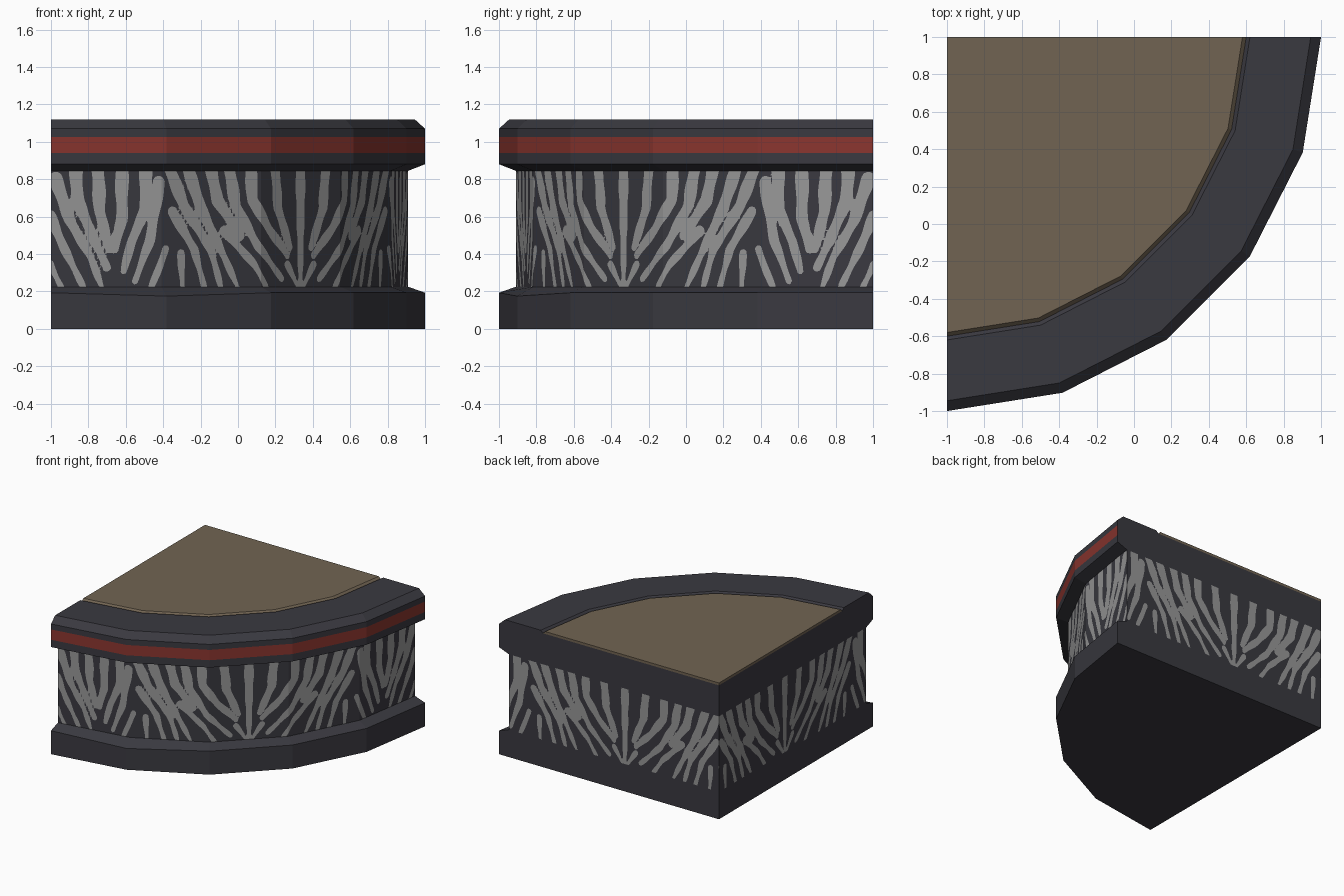
import bpy, bmesh, math
from mathutils import Vector

if "Cube" in bpy.data.objects:
    bpy.data.objects.remove(bpy.data.objects["Cube"])

CX, CY, N = -1.0, 1.0, 5          # corner of the quarter round, facets in the arc


def material(name, rgb):
    m = bpy.data.materials.new(name)
    m.diffuse_color = (*rgb, 1)
    m.use_nodes = True
    m.node_tree.nodes["Principled BSDF"].inputs["Base Color"].default_value = m.diffuse_color
    return m


charcoal = material("charcoal", (0.042, 0.041, 0.051))
red = material("brick red", (0.255, 0.036, 0.028))
tan = material("tan", (0.165, 0.127, 0.084))
grey = material("stripe grey", (0.31, 0.31, 0.31))


def finish(bm, name, mats):
    bmesh.ops.remove_doubles(bm, verts=bm.verts, dist=1e-5)
    me = bpy.data.meshes.new(name)
    bm.to_mesh(me)
    bm.free()
    for m in mats:
        me.materials.append(m)
    ob = bpy.data.objects.new(name, me)
    bpy.context.collection.objects.link(ob)
    return ob


def point(r, z, i):
    a = math.pi / 2 * i / N
    return Vector((CX + r * math.sin(a), CY - r * math.cos(a), z))


def sweep(name, profile, mats, skip=(), slots={}, dip=None):
    """Sweep a (radius, z) profile round the quarter arc and cap both cut sides."""
    bm = bmesh.new()
    rings = []
    for i in range(N + 1):
        ring = [bm.verts.new(point(r, z, i)) for r, z in profile]
        if dip is not None and i == 1:
            ring[dip].co.z -= 0.018
        rings.append(ring)
    for k in range(len(profile) - 1):
        if k in skip:
            continue
        for a, b in zip(rings, rings[1:]):
            quad = [a[k], b[k], b[k + 1], a[k + 1]]
            if profile[k][0] == 0:
                quad = [a[k], b[k + 1], a[k + 1]]
            elif profile[k + 1][0] == 0:
                quad = [a[k], b[k], a[k + 1]]
            bm.faces.new(quad).material_index = slots.get(k, 0)
    bm.faces.new(rings[0])
    bm.faces.new(rings[-1][::-1])
    return finish(bm, name, mats)


# Plinth
sweep("plinth", [(0, 0), (2, 0), (2, .193), (1.91, .225), (0, .225)],
      [charcoal], skip=(3,), dip=2)

# Counter rim with the flush red band
sweep("counter_rim", [(0, .845), (1.91, .845), (2, .88), (2, .94), (2, 1.025), (2, 1.07),
                      (1.945, 1.12), (1.62, 1.12), (1.60, 1.10), (0, 1.10)],
      [charcoal, red], skip=(0, 8), slots={3: 1})

# Tan top panel
sweep("top_panel", [(0, 1.10), (1.60, 1.10), (1.58, 1.12), (0, 1.12)], [tan], skip=(0,))

# Stripe strokes: distance from the fan centre, height above the plinth (hundredths)
STROKES = [
    (0, 64, 0, 40, 0, 2), (19, 64, 17, 42, 8, 21), (10, 12, 2, 0),
    (36, 64, 35, 46, 24, 31, 10, 17), (49, 64, 45, 43, 32, 22, 14, 4),
    (60, 64, 56, 46, 42, 27), (52, 30, 34, 12, 26, 0),
    (74, 64, 66, 42, 52, 16, 44, 0), (85, 64, 76, 43, 60, 20, 54, 0),
    (83, 40, 70, 20, 64, 0), (78, 18, 77, 0),
    (98, 64, 98, 41, 106, 24, 110, 8), (91, 56, 96, 24, 104, 3), (87, 20, 95, 0),
    (111, 64, 111, 36, 115, 20), (124, 64, 123, 40, 118, 20),
    (136, 64, 135, 46, 126, 25, 119, 10), (147, 58, 139, 35, 128, 16, 122, 0),
    (150, 38, 143, 22, 132, 0), (150, 12, 144, 0),
]
SEGMENTS = []
for st in STROKES:
    p = [(st[i] / 100, st[i + 1] / 100) for i in range(0, len(st), 2)]
    SEGMENTS += list(zip(p, p[1:]))


def stripe(s, v):
    """Negative inside a light stripe; strokes get thinner towards the bottom."""
    best = 1.0
    for (ax, ay), (bx, by) in SEGMENTS:
        dx, dy = bx - ax, by - ay
        t = ((s - ax) * dx + (v - ay) * dy) / (dx * dx + dy * dy)
        t = min(1, max(0, t))
        best = min(best, math.hypot(s - ax - t * dx, v - ay - t * dy))
    wobble = 0.003 * math.sin(31 * v + 17 * s)
    return best - (0.015 + 0.02 * min(1, v / 0.5)) + wobble


def clip(tri, sign):
    """Part of a triangle whose stripe value has the given sign."""
    out = []
    for (p, f), (q, g) in zip(tri, tri[1:] + tri[:1]):
        if f * sign >= 0:
            out.append(p)
        if f * g < 0:
            out.append(p.lerp(q, f / (f - g)))
    return out


# Striped wall: arc facets and both cut sides, cut along the stripe outlines
R, Z0, Z1, STEP = 1.91, 0.225, 0.845, 0.016
corner = Vector((CX, CY, 0))
path = [corner] + [point(R, 0, i) for i in range(N + 1)] + [corner]
facet = (path[2] - path[1]).length
bm = bmesh.new()
rows = round((Z1 - Z0) / STEP)
for leg, (a, b) in enumerate(zip(path, path[1:])):
    length = (b - a).length
    cols = round(length / STEP)
    grid = []
    for i in range(cols + 1):
        u = length * i / cols
        if leg == 0:
            s = abs(u - 0.855)
        elif leg == N + 1:
            s = abs(R - u - 0.855)
        else:
            s = abs((leg - 1) * facet + u - N * facet / 2)
        column = []
        for j in range(rows + 1):
            v = (Z1 - Z0) * j / rows
            f = stripe(s, v)
            f = f if abs(f) > 1e-4 else 1e-4
            co = a.lerp(b, i / cols)
            column.append((Vector((co.x, co.y, Z0 + v)), f))
        grid.append(column)
    for i in range(cols):
        for j in range(rows):
            q = [grid[i][j], grid[i + 1][j], grid[i + 1][j + 1], grid[i][j + 1]]
            same = len({f > 0 for _, f in q}) == 1
            for part in ([q] if same else [[q[0], q[1], q[2]], [q[0], q[2], q[3]]]):
                for slot, sign in ((0, 1), (1, -1)):
                    poly = clip(part, sign)
                    if len(poly) > 2:
                        face = bm.faces.new([bm.verts.new(c) for c in poly])
                        face.material_index = slot
finish(bm, "striped_wall", [charcoal, grey])
